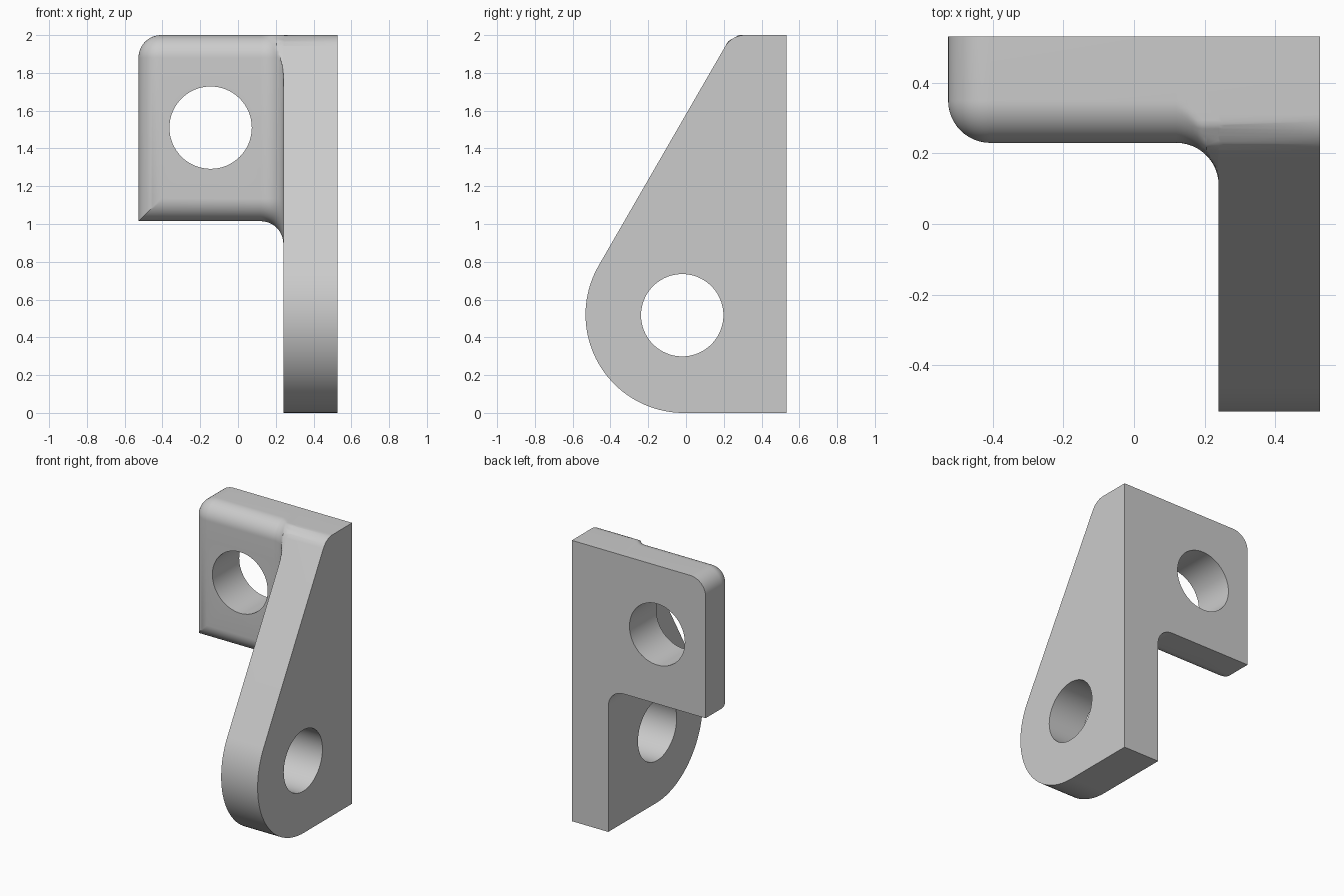
import bpy, bmesh
from math import sin, cos, pi, radians
from mathutils import Vector

if "Cube" in bpy.data.objects:
    bpy.data.objects.remove(bpy.data.objects["Cube"])

# Shared dimensions
X, Y, TOP = 0.527, 0.532, 2.0
INNER = 0.24                 # inner face of the side arm
FRONT, BOTTOM = 0.23, 1.015  # front and underside of the plate
R = 0.12                     # every fillet and rounding
BOSS, BOSS_R = Vector((-0.012, 0.52)), 0.52
HOLE_R = 0.218
N = 12
SLOPE = Vector((-cos(pi / 6), sin(pi / 6)))

grey = bpy.data.materials.new("plain grey")
grey.use_nodes = True
grey.diffuse_color = (0.6, 0.6, 0.6, 1)
grey.node_tree.nodes["Principled BSDF"].inputs["Base Color"].default_value = (0.6, 0.6, 0.6, 1)


def loft(name, sections):
    """Skin equal-length loops of points and cap both ends."""
    bm = bmesh.new()
    rings = [[bm.verts.new(p) for p in s] for s in sections]
    for a, b in zip(rings, rings[1:]):
        for i in range(len(a)):
            j = (i + 1) % len(a)
            bm.faces.new((a[i], a[j], b[j], b[i]))
    bm.faces.new(rings[0])
    bm.faces.new(rings[-1])
    bmesh.ops.remove_doubles(bm, verts=bm.verts, dist=1e-5)
    bmesh.ops.recalc_face_normals(bm, faces=bm.faces)
    mesh = bpy.data.meshes.new(name)
    bm.to_mesh(mesh)
    bm.free()
    obj = bpy.data.objects.new(name, mesh)
    bpy.context.collection.objects.link(obj)
    mesh.materials.append(grey)
    return obj


def boolean(obj, tool, operation):
    mod = obj.modifiers.new(operation, "BOOLEAN")
    mod.object, mod.operation, mod.solver = tool, operation, "EXACT"
    bpy.context.view_layer.objects.active = obj
    bpy.ops.object.modifier_apply(modifier=mod.name)
    bpy.data.objects.remove(tool)


def arc(centre, radius, start, end, n):
    """Points on an arc; angles in degrees."""
    angles = [radians(start + (end - start) * i / n) for i in range(n + 1)]
    return [(centre[0] + radius * cos(a), centre[1] + radius * sin(a)) for a in angles]


# Side arm: teardrop outline with a sloped front, extruded across x
corner_y = BOSS.x + ((TOP - R - BOSS.y) * SLOPE.y - (BOSS_R - R)) / -SLOPE.x
outline = [(Y, TOP), (Y, 0)] + arc(BOSS, BOSS_R, 270, 150, 40)
outline += arc((corner_y, TOP - R), R, 150, 90, N)
bracket = loft("bracket", [[(x, y, z) for y, z in outline] for x in (INNER, X)])

# Plate: cross-sections along x, shrinking at the free end and flaring into the arm
P = Vector((FRONT + R, TOP - R))
mid = Vector((-sin(pi / 6), cos(pi / 6)))
LIMITS = [(SLOPE, BOSS_R - SLOPE.dot(P - BOSS)),
          (mid, R + mid.dot(Vector((corner_y, TOP - R)) - P)),
          (Vector((0, 1)), R)]


def plate_section(x, grow):
    rad = R + grow
    pts = []
    for i in range(29):
        t = radians(90 - 5 * i)
        u = Vector((-cos(t), sin(t)))
        reach = rad if t >= 0 else rad / cos(t)
        for normal, dist in LIMITS:
            if u.dot(normal) > 1e-6:
                reach = min(reach, dist / u.dot(normal))
        pts.append(P + u * reach)
    # lower front rounding: flares outward, or is cut off by the free-end rounding
    low = max(rad, R)
    start = 0.0 if grow >= 0 else (1 - (rad / R) ** 2) ** 0.5
    for i in range(N + 1):
        s = start + (1 - start) * sin(i / N * pi / 2)
        pts.append(Vector((P.x - low * max(0, 1 - s * s) ** 0.5, BOTTOM + R - low * s)))
    loop = [(Y, pts[0].y)] + [tuple(p) for p in pts] + [(Y, pts[-1].y)]
    return [(x, y, z) for y, z in loop]


steps = [i / N * pi / 2 for i in range(N + 1)]
sections = [plate_section(-X + R * (1 - cos(a)), -R * (1 - sin(a))) for a in steps]
sections += [plate_section(INNER - R * (1 - sin(b)), R * (1 - cos(b))) for b in steps]
sections.append(plate_section(INNER + 0.1, 0))
plate = loft("plate", sections)
boolean(bracket, plate, "UNION")

# Bolt holes: one through the arm, one through the plate
ring = arc((-0.02, 0.517), HOLE_R, 0, 360 - 360 / 64, 63)
boolean(bracket, loft("arm_hole", [[(x, y, z) for y, z in ring] for x in (0.1, 0.7)]), "DIFFERENCE")
ring = arc((-0.145, 1.51), HOLE_R, 0, 360 - 360 / 64, 63)
boolean(bracket, loft("plate_hole", [[(x, y, z) for x, z in ring] for y in (0.1, 0.7)]), "DIFFERENCE")

# Merge flat areas, then smooth the roundings
bm = bmesh.new()
bm.from_mesh(bracket.data)
bmesh.ops.remove_doubles(bm, verts=bm.verts, dist=1e-5)
bmesh.ops.dissolve_limit(bm, angle_limit=radians(0.2), verts=bm.verts, edges=bm.edges)
bm.to_mesh(bracket.data)
bm.free()
bpy.ops.object.select_all(action="DESELECT")
bracket.select_set(True)
bpy.context.view_layer.objects.active = bracket
bpy.ops.object.shade_smooth_by_angle(angle=radians(30))
